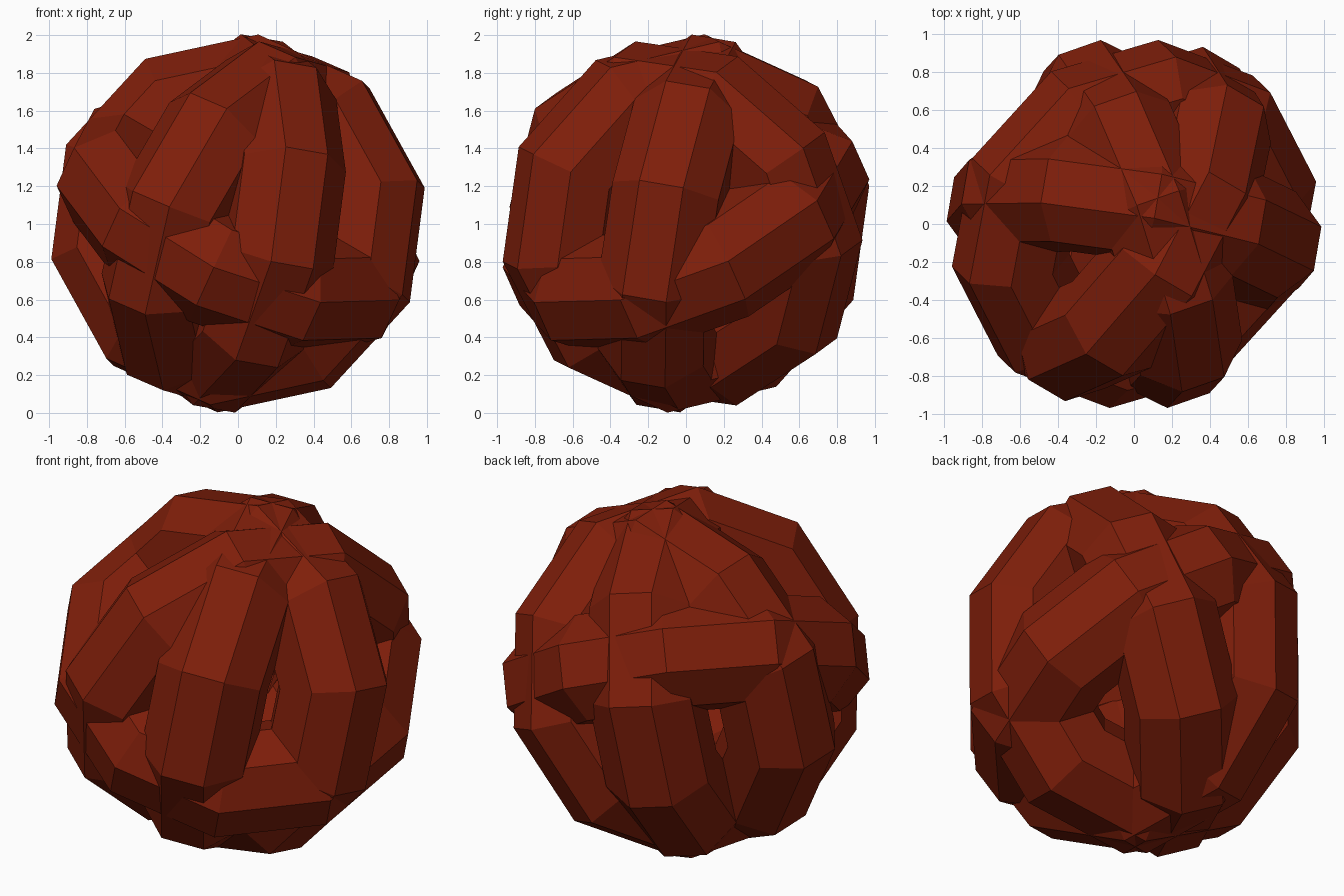
import bpy
from math import cos, sin, tau
from mathutils import Vector

if "Cube" in bpy.data.objects:
    bpy.data.objects.remove(bpy.data.objects["Cube"])

# Dark red strand colour
mat = bpy.data.materials.new("strand_red")
mat.diffuse_color = (0.21, 0.013, 0.003, 1)
mat.use_nodes = True
mat.node_tree.nodes["Principled BSDF"].inputs["Base Color"].default_value = mat.diffuse_color

CENTRE = Vector((0, 0, 1.003))
RING, TUBE = 0.711, 0.312       # ring radius, strand radius
SEG, SIDES = 10, 8              # ten-sided ring, eight-sided strand


def strand_loop(name, axis, start):
    """Thick faceted ring about `axis`, flat face outward, first section towards `start`."""
    n = Vector(axis).normalized()
    x = Vector(start)
    x = (x - n * x.dot(n)).normalized()
    y = n.cross(x)
    verts, faces = [], []
    for i in range(SEG):
        a = tau * i / SEG
        out = x * cos(a) + y * sin(a)
        for j in range(SIDES):
            b = tau * (j + 0.5) / SIDES
            verts.append(CENTRE + out * (RING + TUBE * cos(b)) + n * TUBE * sin(b))
            k, m = (i + 1) % SEG, (j + 1) % SIDES
            faces.append((i * SIDES + j, k * SIDES + j, k * SIDES + m, i * SIDES + m))
    mesh = bpy.data.meshes.new(name)
    mesh.from_pydata(verts, [], faces)
    mesh.materials.append(mat)
    ob = bpy.data.objects.new(name, mesh)
    bpy.context.collection.objects.link(ob)
    return ob


# Four crossing loops wound into a ball
strand_loop("side_to_side_loop", (0.167, 0.972, -0.167), (0.96, -0.12, 0.205))
strand_loop("front_to_back_loop", (0.930, 0.325, -0.165), (0.35, -0.845, 0.385))
strand_loop("diagonal_loop", (0.808, -0.475, -0.349), (-0.158, -0.755, 0.66))
strand_loop("waist_loop", (0.387, -0.376, 0.842), (0.92, 0.275, -0.31))
